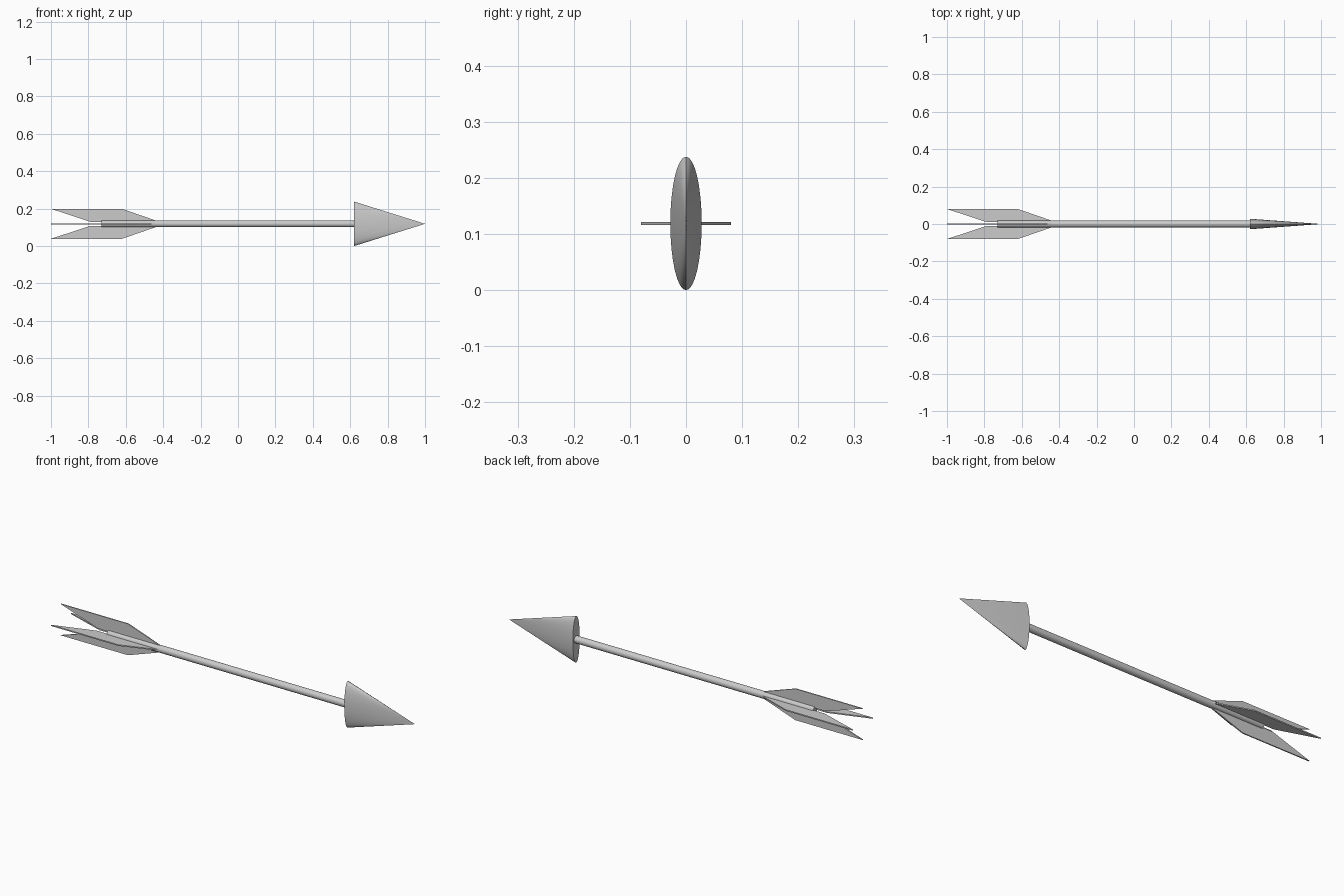
import bpy, bmesh, math
from mathutils import Matrix

if "Cube" in bpy.data.objects:
    bpy.data.objects.remove(bpy.data.objects["Cube"])

ZC = 0.119          # height of the arrow's axis
ALONG_X = Matrix.Rotation(math.pi / 2, 4, 'Y')


def make_object(name, bm, smooth=False):
    bmesh.ops.recalc_face_normals(bm, faces=bm.faces)
    mesh = bpy.data.meshes.new(name)
    bm.to_mesh(mesh)
    bm.free()
    ob = bpy.data.objects.new(name, mesh)
    bpy.context.collection.objects.link(ob)
    ob.location.z = ZC
    if smooth:
        bpy.ops.object.select_all(action='DESELECT')
        ob.select_set(True)
        bpy.context.view_layer.objects.active = ob
        bpy.ops.object.shade_smooth_by_angle(angle=math.radians(40))
    return ob


def cone_along_x(name, x0, x1, r0, r1, y_scale=1.0):
    bm = bmesh.new()
    bmesh.ops.create_cone(bm, cap_ends=True, segments=32,
                          radius1=r0, radius2=r1, depth=x1 - x0)
    bm.transform(Matrix.Translation(((x0 + x1) / 2, 0, 0))
                 @ Matrix.Diagonal((1, y_scale, 1, 1)) @ ALONG_X)
    bmesh.ops.remove_doubles(bm, verts=bm.verts, dist=1e-5)
    return make_object(name, bm, smooth=True)


# Shaft and flattened conical head
cone_along_x("shaft", -0.73, 0.63, 0.018, 0.018)
cone_along_x("arrow_head", 0.62, 1.0, 0.119, 0.0, y_scale=0.028 / 0.119)

# Four feather vanes around the tail: swept profile (x, radius), thin slab
PROFILE = [(-1.0, 0.08), (-0.62, 0.08), (-0.42, 0.011), (-0.79, 0.011)]
HALF_T = 0.003
for i in range(4):
    bm = bmesh.new()
    face = bm.faces.new([bm.verts.new((x, -HALF_T, r)) for x, r in PROFILE])
    ext = bmesh.ops.extrude_face_region(bm, geom=[face], use_keep_orig=True)
    moved = [g for g in ext["geom"] if isinstance(g, bmesh.types.BMVert)]
    bmesh.ops.translate(bm, verts=moved, vec=(0, 2 * HALF_T, 0))
    bm.transform(Matrix.Rotation(i * math.pi / 2, 4, 'X'))
    make_object(f"feather_{i + 1}", bm)
